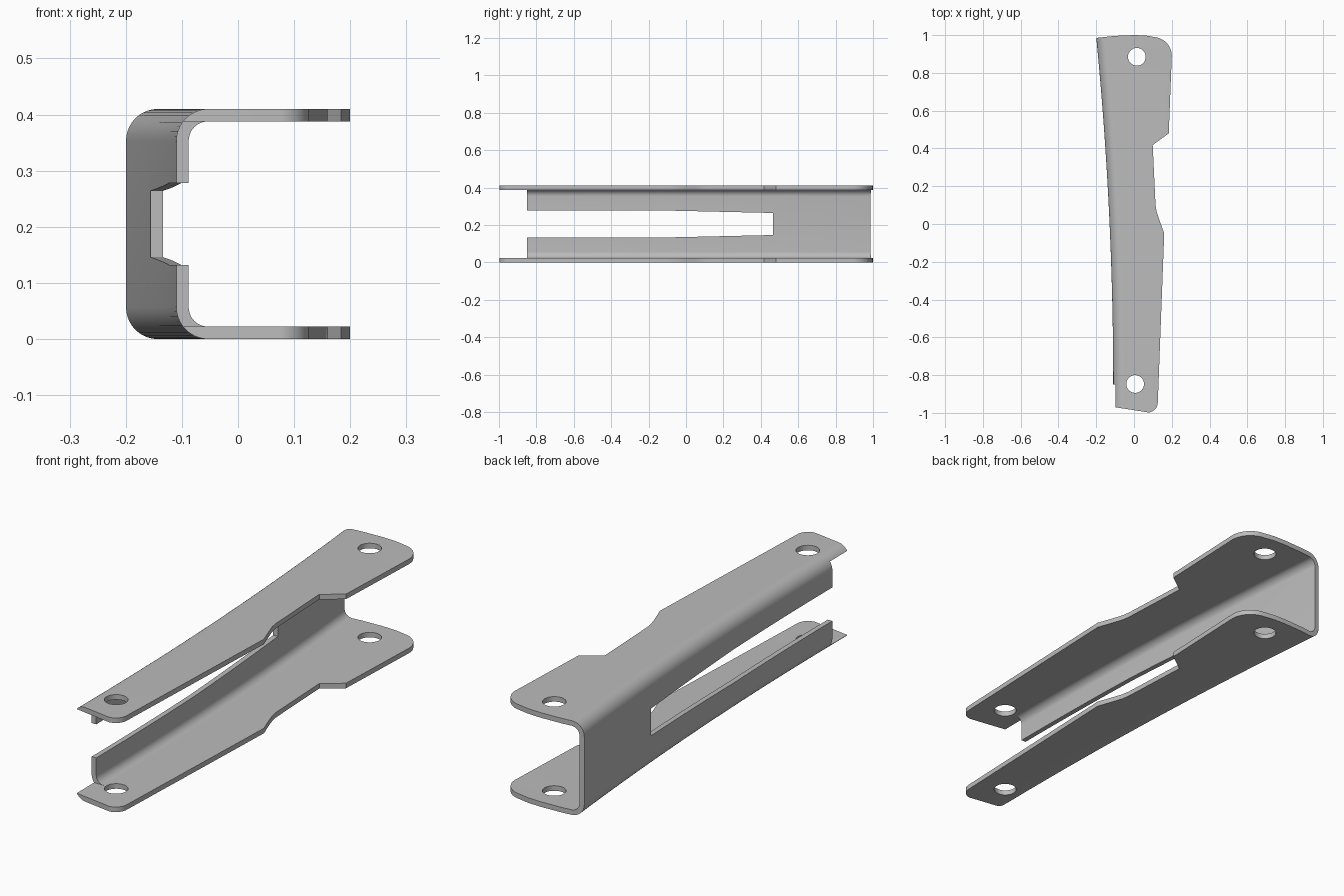
import bpy, bmesh
from math import sin, cos, pi, radians

cube = bpy.data.objects.get("Cube")
if cube:
    bpy.data.objects.remove(cube, do_unlink=True)

HEIGHT, THICK, BEND = 0.41, 0.022, 0.057
MID = HEIGHT / 2

steel = bpy.data.materials.new("plain_grey_steel")
steel.use_nodes = True
GREY = (0.5, 0.5, 0.5, 1)
steel.diffuse_color = GREY
steel.node_tree.nodes["Principled BSDF"].inputs["Base Color"].default_value = GREY


def loft(name, rings):
    """Closed solid skinned over matching rings of points."""
    bm = bmesh.new()
    loops = [[bm.verts.new(p) for p in ring] for ring in rings]
    n = len(loops[0])
    for a, b in zip(loops, loops[1:]):
        for i in range(n):
            j = (i + 1) % n
            bm.faces.new((a[i], a[j], b[j], b[i]))
    bm.faces.new(loops[0])
    bm.faces.new(loops[-1])
    bmesh.ops.recalc_face_normals(bm, faces=bm.faces)
    mesh = bpy.data.meshes.new(name)
    bm.to_mesh(mesh)
    bm.free()
    mesh.materials.append(steel)
    obj = bpy.data.objects.new(name, mesh)
    bpy.context.collection.objects.link(obj)
    return obj


def prism_z(name, outline, low=-0.1, high=0.5):
    return loft(name, [[(x, y, z) for x, y in outline] for z in (low, high)])


def prism_x(name, outline, left, right):
    return loft(name, [[(x, y, z) for y, z in outline] for x in (left, right)])


def arc(cx, cy, r, start, end, steps=10):
    angles = [radians(start + (end - start) * i / steps) for i in range(steps + 1)]
    return [(cx + r * cos(a), cy + r * sin(a)) for a in angles]


def carve(target, cutter, operation="DIFFERENCE"):
    mod = target.modifiers.new("carve", "BOOLEAN")
    mod.operation, mod.solver, mod.object = operation, "EXACT", cutter
    bpy.context.view_layer.objects.active = target
    bpy.ops.object.modifier_apply(modifier=mod.name)
    bpy.data.objects.remove(cutter, do_unlink=True)


# Channel section: outer skin from top to bottom, then inner skin back up
def skin(offset):
    r, inset = BEND - offset, BEND
    top = arc(inset, HEIGHT - inset, r, 90, 180)
    bottom = arc(inset, inset, r, 180, 270)
    return [(0.6, HEIGHT - offset)] + top + bottom + [(0.6, offset)]


section = skin(0) + skin(THICK)[::-1]


# The web bows outward towards the back
def web_x(y):
    return -0.11 - 0.0266 * max(y + 0.85, 0) ** 2


stations = [-1.05 + 2.1 * i / 42 for i in range(43)]
bracket = loft("bracket_channel",
               [[(web_x(y) + x, y, z) for x, z in section] for y in stations])

# Plan outline of the two flanges
outline = [(-0.4, 0.965), (-0.2, 0.985), (-0.1, 0.996), (0, 1.0), (0.06, 0.998)]
outline += arc(0.1, 0.89, 0.1, 85, 0)
outline += [(0.184, 0.48), (0.099, 0.418), (0.114, 0.1), (0.12, 0.065),
            (0.135, 0.02), (0.16, -0.05)]
outline += arc(0.073, -0.945, 0.053, 0, -85)
outline += [(-0.1, -0.97), (-0.4, -0.92)]
carve(bracket, prism_z("flange_outline", outline), "INTERSECT")

# Tapered slot in the web, open at the front
upper = [(-1.2, 0.073), (-0.15, 0.073), (0.465, 0.059)]
slot = [(y, MID + h) for y, h in upper] + [(y, MID - h) for y, h in upper[::-1]]
carve(bracket, prism_x("web_slot", slot, -0.4, 0))

# Web removed at the front tip, leaving only the flange tabs
tip = [(-1.2, THICK), (-0.85, THICK), (-0.85, HEIGHT - THICK), (-1.2, HEIGHT - THICK)]
carve(bracket, prism_x("tip_relief", tip, -0.4, 0.4))

# Bolt holes through both flanges
for x, y in ((0.015, 0.885), (0.006, -0.847)):
    carve(bracket, prism_z("bolt_hole", arc(x, y, 0.047, 0, 348.75, 31)))

bpy.ops.object.select_all(action="DESELECT")
bracket.select_set(True)
bpy.context.view_layer.objects.active = bracket
bpy.ops.object.shade_smooth_by_angle(angle=radians(30))
